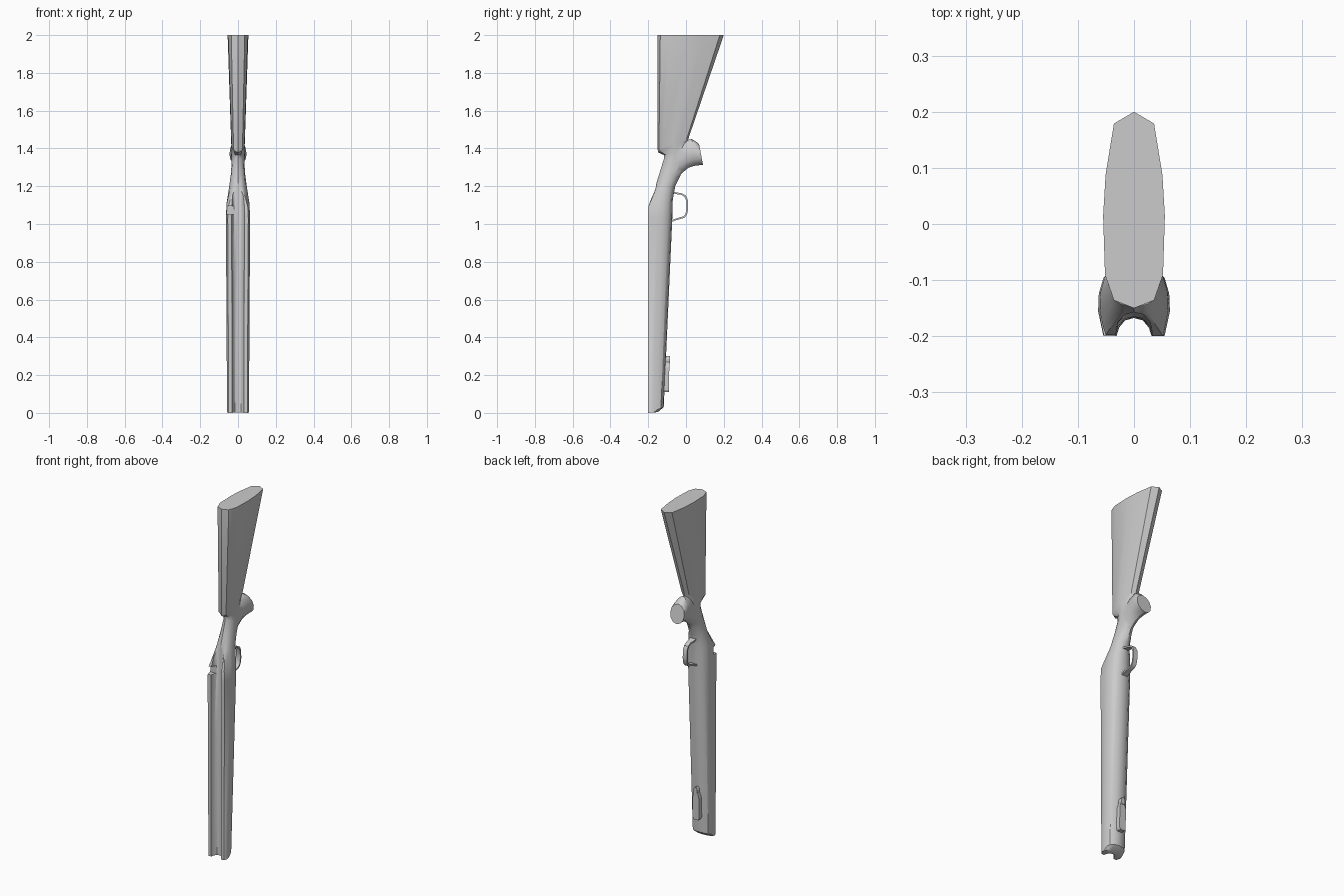
import bpy, bmesh, math
from mathutils import Vector

if "Cube" in bpy.data.objects:
    bpy.data.objects.remove(bpy.data.objects["Cube"])

# Half cross-sections: (share of half width, share of the way from front to back)
FLAT = [(0, 0), (.85, 0), (1, .35), (.98, .6), (.85, .82), (.5, .96), (0, 1)]
ROUND = [(0, 0), (.5, .07), (.87, .25), (1, .5), (.87, .75), (.5, .93), (0, 1)]
BUTT = [(0, 0), (.65, .04), (.94, .17), (1, .47), (.92, .68), (.65, .94), (0, 1)]


def finish(name, bm, smooth=True):
    bmesh.ops.recalc_face_normals(bm, faces=bm.faces)
    me = bpy.data.meshes.new(name)
    bm.to_mesh(me)
    bm.free()
    ob = bpy.data.objects.new(name, me)
    bpy.context.collection.objects.link(ob)
    if smooth:
        shade(ob)
    return ob


def activate(ob):
    bpy.ops.object.select_all(action='DESELECT')
    ob.select_set(True)
    bpy.context.view_layer.objects.active = ob


def shade(ob, angle=35):
    activate(ob)
    bpy.ops.object.shade_smooth_by_angle(angle=math.radians(angle))


def loft(name, loops, smooth=False):
    bm = bmesh.new()
    rings = [[bm.verts.new(p) for p in loop] for loop in loops]
    n = len(rings[0])
    for a, b in zip(rings, rings[1:]):
        for i in range(n):
            j = (i + 1) % n
            bm.faces.new((a[i], a[j], b[j], b[i]))
    bm.faces.new(rings[0])
    bm.faces.new(rings[-1])
    return finish(name, bm, smooth)


def section(fy, fz, by, bz, hw, half):
    f, b = Vector((0, fy, fz)), Vector((0, by, bz))
    right = [f.lerp(b, t) + Vector((w * hw, 0, 0)) for w, t in half]
    left = [Vector((-p.x, p.y, p.z)) for p in right[-2:0:-1]]
    return right + left


def box(name, lo, hi):
    return loft(name, [[(lo[0], lo[1], z), (hi[0], lo[1], z), (hi[0], hi[1], z), (lo[0], hi[1], z)]
                       for z in (lo[2], hi[2])])


def combine(ob, other, op):
    m = ob.modifiers.new(op, 'BOOLEAN')
    m.operation, m.object, m.solver = op, other, 'EXACT'
    activate(ob)
    bpy.ops.object.modifier_apply(modifier=m.name)
    bpy.data.objects.remove(other)


# Stock: fore-end, wrist and butt in one loft
stock = loft("stock", [section(*s) for s in [
    (-.2, 0, -.15, .004, .058, FLAT),
    (-.2, .001, -.118, .03, .058, FLAT),
    (-.2, 1.03, -.073, 1.02, .064, FLAT),
    (-.2, 1.09, -.07, 1.13, .061, FLAT),
    (-.165, 1.19, -.057, 1.2, .047, ROUND),
    (-.137, 1.28, -.035, 1.245, .038, ROUND),
    (-.117, 1.345, -.01, 1.30, .034, ROUND),
    (-.117, 1.365, .005, 1.39, .034, ROUND),
    (-.148, 1.38, .01, 1.44, .035, ROUND),
    (-.15, 1.395, .017, 1.465, .036, BUTT),
    (-.15, 2, .2, 2, .055, BUTT)]])

# Flared pistol grip with a flat cap
grip = loft("grip", [section(*s) for s in [
    (-.1, 1.355, -.042, 1.25, .03, ROUND),
    (-.055, 1.41, -.015, 1.275, .034, ROUND),
    (-.01, 1.44, .012, 1.297, .037, ROUND),
    (.03, 1.45, .045, 1.308, .041, ROUND),
    (.055, 1.435, .075, 1.312, .045, ROUND),
    (.07, 1.42, .09, 1.312, .045, ROUND)]])
combine(stock, grip, 'UNION')


# Barrel channel, running out on the sloping wrist
def channel(z, floor, w):
    half = [(w, -.3), (w, -.2), (w * .85, floor - .017), (w * .5, floor - .004)]
    return ([(x, y, z) for x, y in half] + [(0, floor, z)]
            + [(-x, y, z) for x, y in reversed(half)])


combine(stock, loft("channel_cutter", [channel(-.1, -.168, .031),
                                       channel(.7, -.165, .033),
                                       channel(1.35, -.155, .034)]), 'DIFFERENCE')
# Bolt handle notch in the left wall
combine(stock, box("notch_cutter", (-.12, -.3, 1.05), (-.012, -.168, 1.095)), 'DIFFERENCE')
shade(stock)

# Trigger guard: a bent flat band
path = [(-.085, 1.172), (-.055, 1.163), (-.025, 1.159), (-.005, 1.148), (.006, 1.125),
        (.007, 1.08), (.001, 1.05), (-.012, 1.036), (-.035, 1.03), (-.06, 1.022), (-.085, 1.012)]
pts = [Vector(p) for p in path]
bands = []
for i, p in enumerate(pts):
    d = (pts[min(i + 1, len(pts) - 1)] - pts[max(i - 1, 0)]).normalized()
    n = Vector((-d.y, d.x)) * .0045
    w = .017 if i in (0, 1, 9, 10) else .013
    a, b = p + n, p - n
    bands.append([(-w, a.x, a.y), (w, a.x, a.y), (w, b.x, b.y), (-w, b.x, b.y)])
loft("trigger_guard", bands, True)


# Accessory rail under the fore-end: plate with a pointed, rounded top
def plate(name, w, z0, z1, taper, y_in, y_low, y_top):
    right = [(w * .7, z0), (w, z0 + .012), (w, z1 - taper), (w * .6, z1 - taper * .3), (w * .25, z1)]
    outline = right + [(-x, z) for x, z in reversed(right)]
    out = lambda z: y_low + (y_top - y_low) * (z - z0) / (z1 - z0)
    return loft(name, [[(x, y_in, z) for x, z in outline],
                       [(x, out(z), z) for x, z in outline]])


plate("fore_end_rail", .02, .11, .28, .04, -.14, -.09, -.088)
plate("rail_stud", .012, .26, .3, .015, -.13, -.086, -.085)
